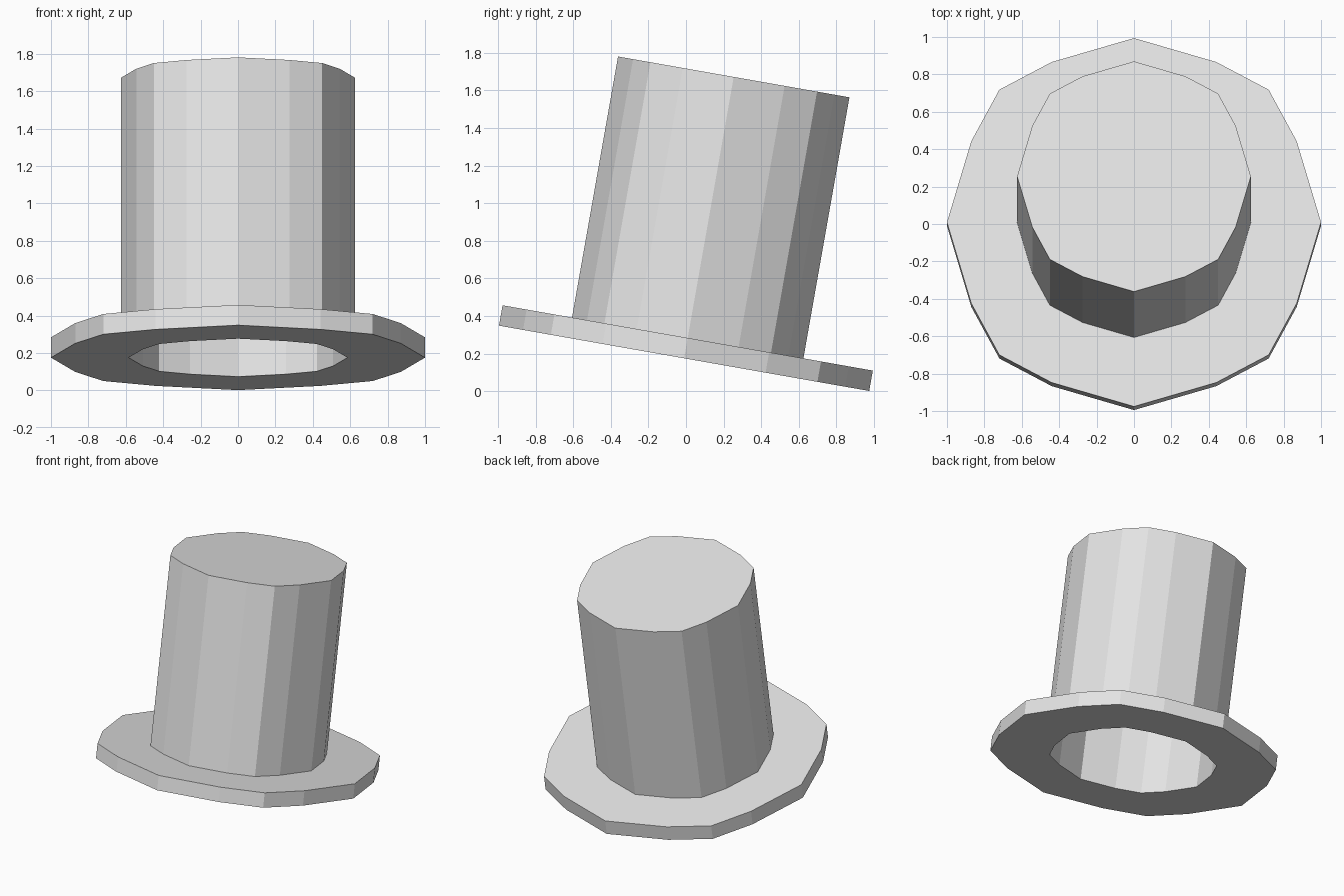
import bpy, bmesh, math
from mathutils import Matrix

cube = bpy.data.objects.get("Cube")
if cube:
    bpy.data.objects.remove(cube, do_unlink=True)

grey = bpy.data.materials.new("light_grey")
grey.use_nodes = True
grey.diffuse_color = (0.8, 0.8, 0.8, 1)
grey.node_tree.nodes["Principled BSDF"].inputs["Base Color"].default_value = (0.8, 0.8, 0.8, 1)

# Sixteen-sided outline: one quarter, turned four times
QUARTER = [(1, 0), (0.87, 0.44), (0.72, 0.72), (0.44, 0.87)]
OUTLINE = []
for turn in range(4):
    for x, y in QUARTER:
        for _ in range(turn):
            x, y = -y, x
        OUTLINE.append((x, y))

# The whole hat leans back
TILT = Matrix.Translation((0, -0.01, 0.175)) @ Matrix.Rotation(math.radians(-10), 4, 'X')


def loft(name, profile, capped):
    """Sweep (radius, height) pairs round the outline."""
    bm = bmesh.new()
    rings = [[bm.verts.new((r * x, r * y, z)) for x, y in OUTLINE] for r, z in profile]
    n = len(OUTLINE)
    for a, b in zip(rings, rings[1:]):
        for i in range(n):
            j = (i + 1) % n
            bm.faces.new((a[i], a[j], b[j], b[i]))
    if capped:
        bm.faces.new(rings[0][::-1])
        bm.faces.new(rings[-1])
    mesh = bpy.data.meshes.new(name)
    bm.to_mesh(mesh)
    bm.free()
    mesh.materials.append(grey)
    obj = bpy.data.objects.new(name, mesh)
    obj.matrix_world = TILT
    bpy.context.collection.objects.link(obj)
    return obj


OUTER, INNER, BRIM_TOP, CROWN_TOP = 0.625, 0.585, 0.11, 1.52

# Brim: flat ring with a hole for the head
loft("brim", [(INNER, BRIM_TOP), (INNER, 0), (1, 0), (1, BRIM_TOP), (OUTER, BRIM_TOP)], False)

# Crown: tall outer wall with a closed top, and the lining inside it
loft("crown", [(INNER, CROWN_TOP - 0.04), (INNER, BRIM_TOP), (OUTER, BRIM_TOP), (OUTER, CROWN_TOP)], True)
